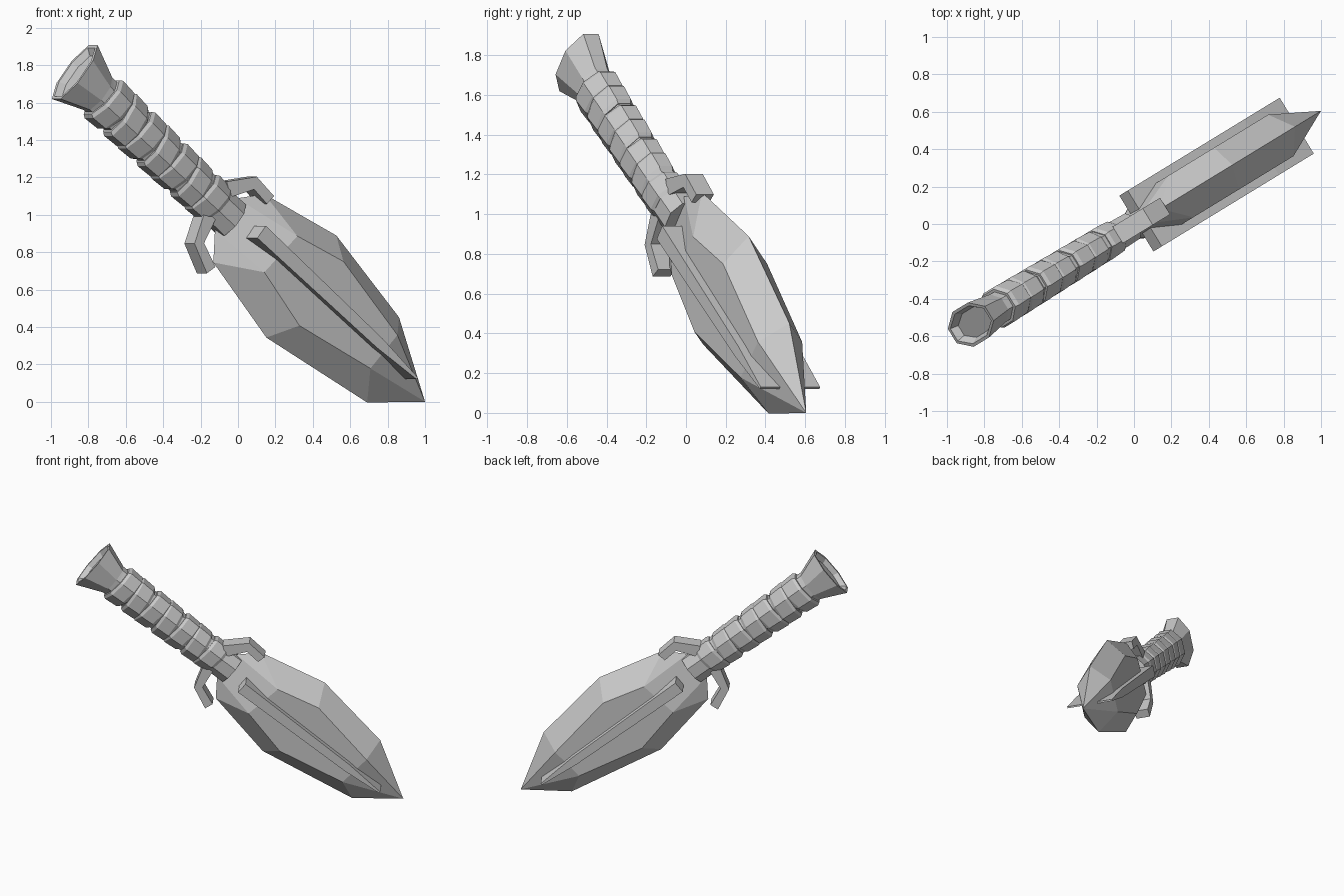
import bpy, bmesh
from math import cos, sin, pi
from mathutils import Matrix, Vector

if "Cube" in bpy.data.objects:
    bpy.data.objects.remove(bpy.data.objects["Cube"])

# Local frame: s runs along the dagger (0 at the tip), t across the blade, n through it
D = Vector((0.665, 0.406, -0.626)).normalized()
N = Vector((0.521, -0.854, 0)).normalized()
W = N.cross(D).normalized()
if W.z < 0:
    W = -W
TIP = Vector((1.0, 0.605, 0.0))


def make(name, verts, faces):
    mesh = bpy.data.meshes.new(name)
    bm = bmesh.new()
    vs = [bm.verts.new(TIP + D * s + W * t + N * n) for s, t, n in verts]
    for f in faces:
        bm.faces.new([vs[i] for i in f])
    bmesh.ops.recalc_face_normals(bm, faces=bm.faces)
    bm.to_mesh(mesh)
    bm.free()
    ob = bpy.data.objects.new(name, mesh)
    bpy.context.collection.objects.link(ob)
    return ob


def loft(name, rings, k=8):
    """Octagonal tube; each ring is (s, t radius, n radius, tilt)."""
    verts, faces = [], []
    for s, rt, rn, tilt in rings:
        for i in range(k):
            a = 2 * pi * (i + 0.5) / k
            verts.append((s + tilt * cos(a), rt * cos(a), rn * sin(a)))
    for r in range(len(rings) - 1):
        for i in range(k):
            j = (i + 1) % k
            faces.append((r * k + i, r * k + j, (r + 1) * k + j, (r + 1) * k + i))
    last = (len(rings) - 1) * k
    faces += [tuple(range(k)), tuple(range(last, last + k))]
    return make(name, verts, faces)


def bar(name, outer, inner, half):
    """Bent flat bar from an outer and an inner outline in the blade plane."""
    m = len(outer)
    verts = []
    for o, i in zip(outer, inner):
        verts += [(*o, half), (*o, -half), (*i, -half), (*i, half)]
    faces = [(0, 1, 2, 3), tuple(4 * m - 4 + q for q in range(4))]
    for r in range(m - 1):
        for q in range(4):
            p = (q + 1) % 4
            faces.append((4 * r + q, 4 * r + p, 4 * r + 4 + p, 4 * r + 4 + q))
    return make(name, verts, faces)


# Faceted blade: sharp outline at n = 0, raised flats on both sides
edge = [(-1.6, -0.11), (-1.5, -0.25), (-0.99, -0.355), (-0.28, -0.23), (0, 0),
        (-0.41, 0.25), (-0.99, 0.345), (-1.48, 0.235), (-1.6, 0.11)]
flat = [(-1.28, -0.14), (-0.93, -0.225), (-0.44, -0.125),
        (-0.42, 0.12), (-0.93, 0.215), (-1.24, 0.14)]
verts = [(s, t, 0) for s, t in edge]
faces = []
for side in (1, -1):
    b = len(verts)
    verts += [(s, t, 0.13 * side) for s, t in flat]
    faces += [(0, 1, b), (1, 2, b + 1, b), (2, 3, b + 2, b + 1), (3, 4, b + 2),
              (4, b + 3, b + 2), (4, 5, b + 3), (5, 6, b + 4, b + 3),
              (6, 7, b + 5, b + 4), (7, 8, b + 5), (8, 0, b, b + 5),
              (b, b + 1, b + 4, b + 5), (b + 1, b + 2, b + 3, b + 4)]
make("blade", verts, faces)

# Tapered rib on each face of the blade
for side, label in ((1, "front"), (-1, "back")):
    rv = []
    for s, hw in ((-1.45, 0.042), (-0.5, 0.03), (-0.2, 0.006)):
        rv += [(s, -hw, 0.03 * side), (s, hw, 0.03 * side),
               (s, hw, 0.175 * side), (s, -hw, 0.175 * side)]
    rf = [(0, 1, 2, 3), (8, 9, 10, 11)]
    for r in (0, 4):
        rf += [(r + q, r + (q + 1) % 4, r + 4 + (q + 1) % 4, r + 4 + q) for q in range(4)]
    make("blade_rib_" + label, rv, rf)

# Bent guard arms
bar("upper_guard", [(-1.73, 0.12), (-1.6, 0.258), (-1.45, 0.245)],
    [(-1.66, 0.07), (-1.57, 0.195), (-1.46, 0.185)], 0.052)
bar("lower_guard", [(-1.73, -0.11), (-1.68, -0.265), (-1.52, -0.34)],
    [(-1.66, -0.07), (-1.635, -0.225), (-1.5, -0.28)], 0.052)

# Handle core and collar
loft("handle_core", [(-2.65, 0.12, 0.09, 0), (-1.75, 0.115, 0.09, 0),
                     (-1.55, 0.115, 0.085, 0)])

# Overlapping grip wraps, slightly tilted
for i in range(7):
    s = -2.6 + i * 0.132
    g = 1 - i * 0.018
    tilt = 0.012 * (-1) ** i
    loft(f"grip_wrap_{i + 1}", [(s, 0.135 * g, 0.106 * g, tilt),
                                (s + 0.02, 0.148 * g, 0.116 * g, tilt),
                                (s + 0.115, 0.141 * g, 0.11 * g, tilt),
                                (s + 0.135, 0.125 * g, 0.1 * g, tilt)])

# Flared pommel with a shallow dished end
loft("pommel", [(-2.58, 0.115, 0.09, 0), (-2.63, 0.12, 0.092, 0),
                (-2.815, 0.2, 0.118, 0), (-2.815, 0.18, 0.1, 0),
                (-2.78, 0.15, 0.08, 0)])
